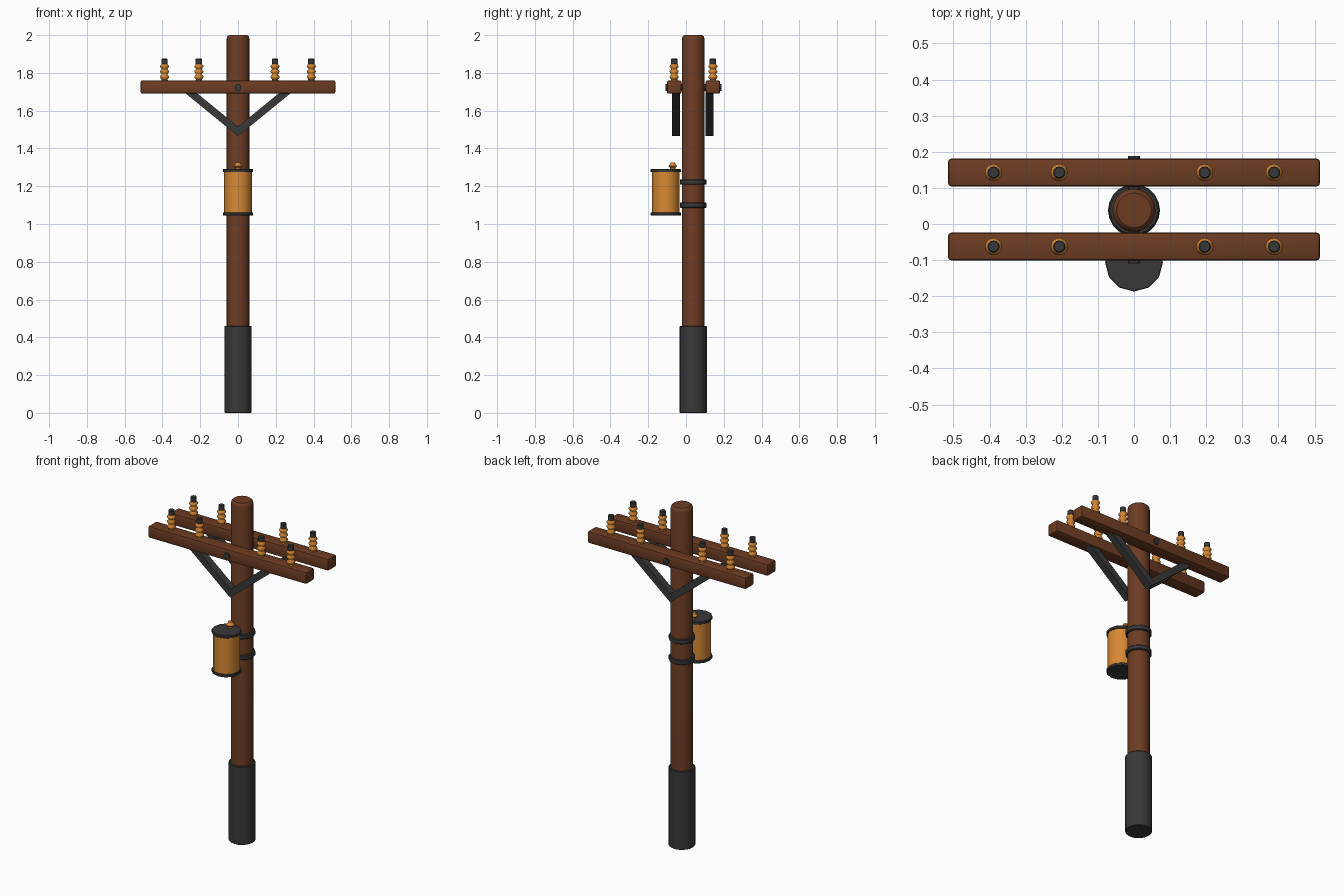
import bpy, bmesh, math
from mathutils import Matrix, Vector

if "Cube" in bpy.data.objects:
    bpy.data.objects.remove(bpy.data.objects["Cube"], do_unlink=True)


def material(name, rgb):
    m = bpy.data.materials.new(name)
    m.use_nodes = True
    m.diffuse_color = (*rgb, 1)
    m.node_tree.nodes["Principled BSDF"].inputs["Base Color"].default_value = (*rgb, 1)
    return m


WOOD = material("brown wood", (0.15, 0.045, 0.017))
AMBER = material("amber", (0.68, 0.25, 0.034))
METAL = material("dark metal", (0.04, 0.04, 0.04))


def finish(name, bm, mat, angle=40):
    bmesh.ops.recalc_face_normals(bm, faces=bm.faces)
    mesh = bpy.data.meshes.new(name)
    bm.to_mesh(mesh)
    bm.free()
    mesh.materials.append(mat)
    for p in mesh.polygons:
        p.use_smooth = True
    mesh.set_sharp_from_angle(angle=math.radians(angle))
    obj = bpy.data.objects.new(name, mesh)
    bpy.context.collection.objects.link(obj)
    return obj


def lathe(name, profile, x, y, mat, sides=12, angle=40):
    """Turn (radius, height) points around a vertical axis and cap both ends."""
    bm = bmesh.new()
    rings = []
    for r, z in profile:
        turn = [2 * math.pi * i / sides for i in range(sides)]
        rings.append([bm.verts.new((x + r * math.cos(a), y + r * math.sin(a), z)) for a in turn])
    for low, high in zip(rings, rings[1:]):
        for i in range(sides):
            j = (i + 1) % sides
            bm.faces.new((low[i], low[j], high[j], high[i]))
    bm.faces.new(rings[0])
    bm.faces.new(rings[-1])
    return finish(name, bm, mat, angle)


def drum(name, r, z0, z1, x, y, mat, bevel=0.0, sides=12):
    if bevel:
        profile = [(r - bevel, z0), (r, z0 + bevel), (r, z1 - bevel), (r - bevel, z1)]
    else:
        profile = [(r, z0), (r, z1)]
    return lathe(name, profile, x, y, mat, sides)


# Pole with rounded top, and its protective sleeve
POLE_Y = 0.038
lathe("pole", [(0.06, 0.02), (0.06, 1.98), (0.057, 1.992), (0.048, 2.0)], 0, POLE_Y, WOOD, 20)
drum("base_sleeve", 0.072, 0, 0.46, 0, POLE_Y, METAL, 0.003, 20)

# Clamp bands
for label, z in (("lower", 1.10), ("upper", 1.222)):
    drum(label + "_clamp_band", 0.071, z - 0.014, z + 0.014, 0, POLE_Y, METAL, 0.004)

# Hanging canister with lids and a terminal
CAN_Y = -0.107
drum("canister_body", 0.073, 1.05, 1.285, 0, CAN_Y, AMBER)
for label, z in (("bottom", 1.053), ("top", 1.282)):
    drum("canister_" + label + "_lid", 0.08, z - 0.008, z + 0.008, 0, CAN_Y, METAL, 0.002)
lathe("canister_terminal", [(0.014, 1.285), (0.014, 1.297), (0.024, 1.307),
                            (0.014, 1.318), (0.012, 1.325)], 0, -0.07, AMBER)


def insulator(name, x, y, z):
    profile = [(0.018, z - 0.002)]
    for k in range(3):
        s = z + 0.006 + 0.028 * k
        profile += [(0.016, s), (0.024, s + 0.010), (0.024, s + 0.015), (0.016, s + 0.025)]
    lathe(name, profile, x, y, AMBER)
    drum(name + "_cap", 0.017, z + 0.085, z + 0.115, x, y, METAL, 0.003)


# Two crossarms, each with a V brace and four insulators
for label, arm_y, brace_y in (("front", -0.0625, -0.052), ("back", 0.1425, 0.125)):
    bm = bmesh.new()
    size = Matrix.Diagonal((1.03, 0.077, 0.07, 1))
    bmesh.ops.create_cube(bm, size=1, matrix=Matrix.Translation((0, arm_y, 1.725)) @ size)
    bmesh.ops.bevel(bm, geom=bm.edges[:], offset=0.009, segments=2, profile=0.5, affect='EDGES')
    finish(label + "_crossarm", bm, WOOD)

    bm = bmesh.new()
    outline = [(0, 1.465), (0.282, 1.695), (0.22, 1.695), (0, 1.515), (-0.22, 1.695), (-0.282, 1.695)]
    for side in (1, -1):
        half = [Vector((side * abs(x), brace_y - 0.021, z)) for x, z in outline[:4]]
        face = bm.faces.new([bm.verts.new(p) for p in half])
        new = bmesh.ops.extrude_face_region(bm, geom=[face])["geom"]
        bmesh.ops.translate(bm, vec=(0, 0.042, 0),
                            verts=[v for v in new if isinstance(v, bmesh.types.BMVert)])
    bmesh.ops.remove_doubles(bm, verts=bm.verts[:], dist=0.0001)
    # Drop the walls shared by the two halves
    inner = [f for f in bm.faces if all(abs(v.co.x) < 0.0001 for v in f.verts)]
    bmesh.ops.delete(bm, geom=inner, context='FACES_ONLY')
    finish(label + "_v_brace", bm, METAL, 20)

    for i, x in enumerate((-0.389, -0.207, 0.196, 0.388)):
        insulator(f"{label}_insulator_{i + 1}", x, arm_y, 1.76)

# Through bolt holding both crossarms
bm = bmesh.new()
place = Matrix.Translation((0, 0.04, 1.723)) @ Matrix.Rotation(math.pi / 2, 4, 'X')
bmesh.ops.create_cone(bm, cap_ends=True, segments=10, radius1=0.018, radius2=0.018,
                      depth=0.298, matrix=place)
finish("crossarm_bolt", bm, METAL, 30)
